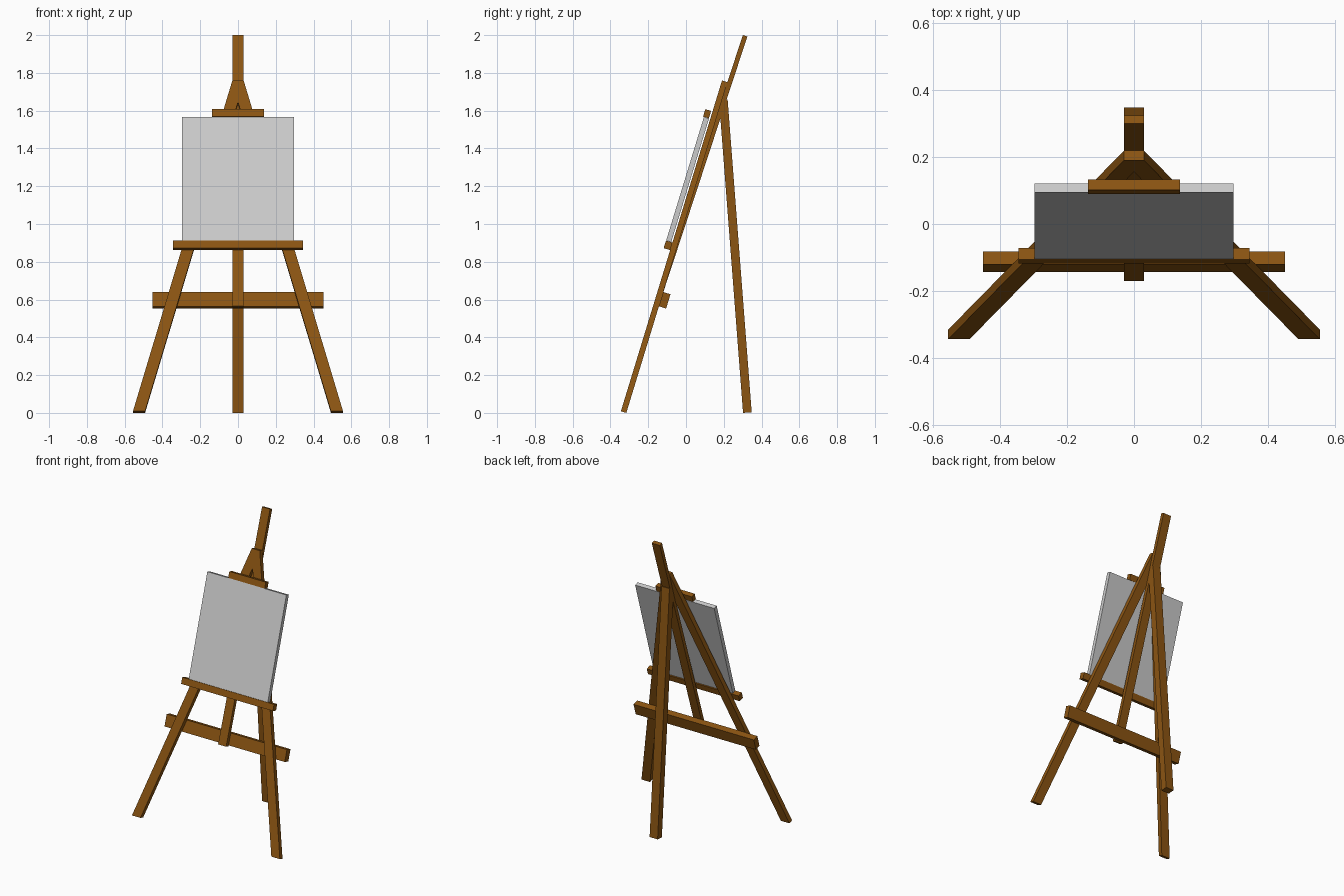
import bpy, bmesh
from math import radians
from mathutils import Matrix

if "Cube" in bpy.data.objects:
    bpy.data.objects.remove(bpy.data.objects["Cube"])

wood = bpy.data.materials.new("wood")
wood.diffuse_color = (0.26, 0.09, 0.006, 1)
wood.use_nodes = True
wood.node_tree.nodes["Principled BSDF"].inputs["Base Color"].default_value = wood.diffuse_color


def prism(name, profile, y0, y1, frame, mat=wood):
    """Extrude an x-z profile from y0 to y1, then place it in a tilted frame."""
    bm = bmesh.new()
    face = bm.faces.new([bm.verts.new((x, y0, z)) for x, z in profile])
    ext = bmesh.ops.extrude_face_region(bm, geom=[face])["geom"]
    verts = [v for v in ext if isinstance(v, bmesh.types.BMVert)]
    bmesh.ops.translate(bm, vec=(0, y1 - y0, 0), verts=verts)
    bmesh.ops.transform(bm, matrix=frame, verts=bm.verts)
    bmesh.ops.recalc_face_normals(bm, faces=bm.faces)
    mesh = bpy.data.meshes.new(name)
    bm.to_mesh(mesh)
    bm.free()
    obj = bpy.data.objects.new(name, mesh)
    bpy.context.collection.objects.link(obj)
    if mat:
        mesh.materials.append(mat)
    return obj


def bar(name, half_width, z0, z1, y0, y1, frame, mat=wood):
    w = half_width
    return prism(name, [(-w, z0), (w, z0), (w, z1), (-w, z1)], y0, y1, frame, mat)


def tilted(y, z, degrees):
    return Matrix.Translation((0, y, z)) @ Matrix.Rotation(radians(degrees), 4, 'X')


front = tilted(-0.316, 0, -17)      # leaning plane of the front frame
mast_frame = tilted(0.301, 2.0, -18.2)
rear = tilted(0.302, 0, 4.4)

# Splayed front legs, mitred together at the top
leg = [(0.492, 0), (0.556, 0), (0.03, 1.831), (0, 1.831), (0, 1.712)]
for side, s in (("left", -1), ("right", 1)):
    prism(f"front_leg_{side}", [(s * x, z) for x, z in leg], -0.03, 0, front)

# Crossbar behind the legs, canvas ledge and top clamp in front
bar("crossbar", 0.452, 0.59, 0.669, 0, 0.04, front)
bar("canvas_ledge", 0.345, 0.892, 0.934, -0.066, -0.03, front)
bar("top_clamp", 0.137, 1.619, 1.66, -0.07, -0.038, front)

# Canvas panel
bar("canvas", 0.297, 0.935, 1.618, -0.065, -0.037, front, None)

# Centre mast and rear leg
bar("mast", 0.03, -1.51, 0, 0, 0.025, mast_frame)
bar("rear_leg", 0.03, 0, 1.66, 0, 0.046, rear)
